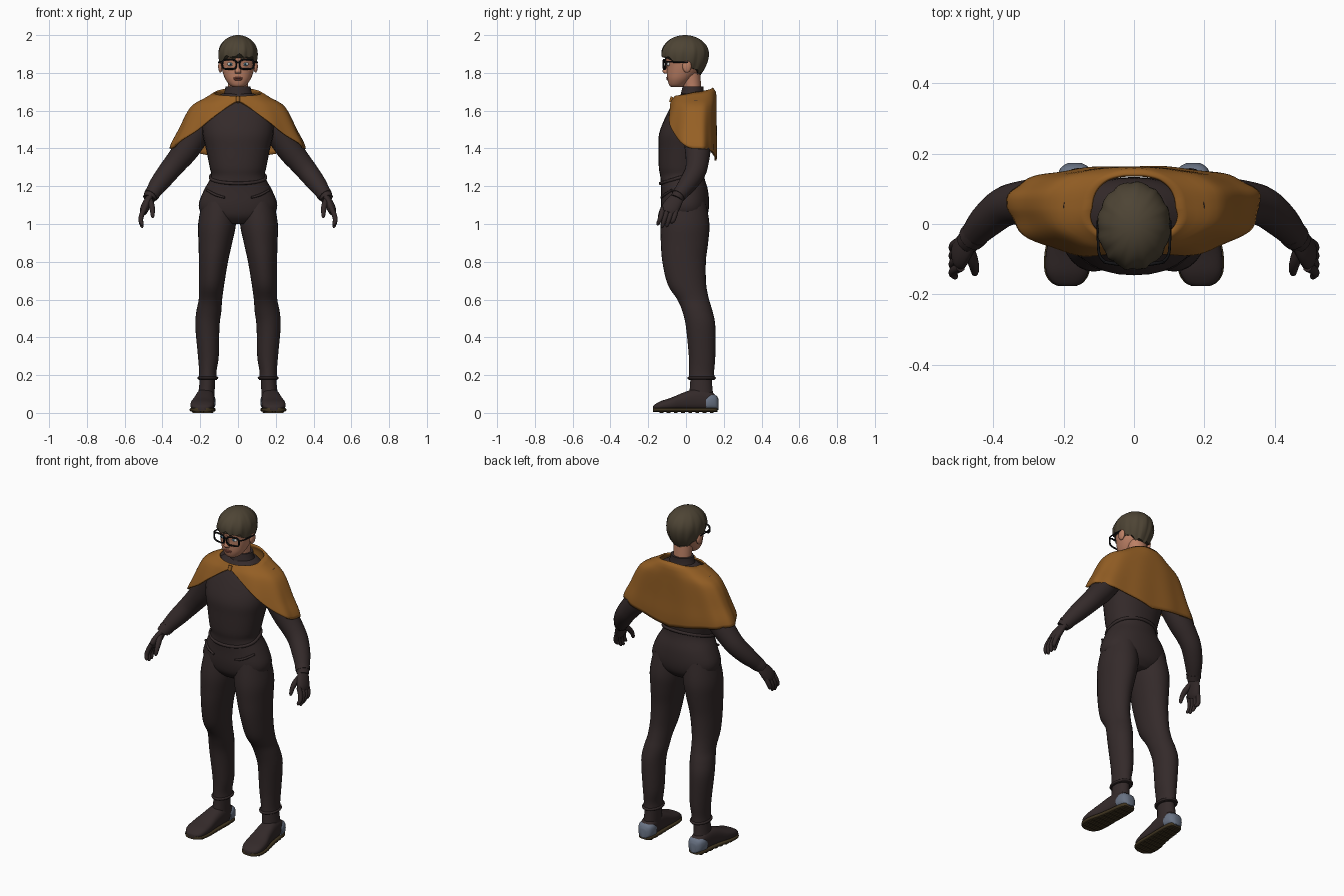
import bpy, bmesh
from math import sin, cos, pi, sqrt
from mathutils import Vector

if "Cube" in bpy.data.objects:
    bpy.data.objects.remove(bpy.data.objects["Cube"], do_unlink=True)


def material(name, *rgb):
    m = bpy.data.materials.new(name)
    m.use_nodes = True
    m.diffuse_color = (*rgb, 1)
    m.node_tree.nodes["Principled BSDF"].inputs["Base Color"].default_value = (*rgb, 1)
    return m


suit = material("dark brown cloth", .034, .023, .023)
cape_mat = material("ochre cloth", .3, .115, .018)
hair_mat = material("olive brown hair", .075, .058, .035)
skin = material("skin", .5, .215, .13)
grey = material("blue grey heel", .14, .17, .23)
sole_mat = material("olive rubber", .05, .034, .014)
black = material("black frame", .006, .006, .007)
white = material("eye white", .6, .6, .6)
blue = material("iris blue", .06, .2, .3)
lip = material("lip", .33, .1, .07)
made = []


def build(name, rings, mat, caps=True, closed=False):
    """Skin a list of point rings into one mesh."""
    bm = bmesh.new()
    vs = [[bm.verts.new(p) for p in r] for r in rings]
    n = len(vs[0])
    pairs = list(zip(vs, vs[1:])) + ([(vs[-1], vs[0])] if closed else [])
    for a, b in pairs:
        for i in range(n):
            j = (i + 1) % n
            bm.faces.new((a[i], a[j], b[j], b[i]))
    if caps and not closed:
        bm.faces.new(vs[0])
        bm.faces.new(vs[-1])
    bmesh.ops.recalc_face_normals(bm, faces=bm.faces)
    me = bpy.data.meshes.new(name)
    bm.to_mesh(me)
    bm.free()
    me.materials.append(mat)
    ob = bpy.data.objects.new(name, me)
    bpy.context.collection.objects.link(ob)
    made.append(ob)
    return ob


def smooth(rows, k=4):
    """Catmull-Rom interpolation between table rows."""
    out = []
    for i in range(len(rows) - 1):
        a, b, c, d = (rows[max(0, min(len(rows) - 1, i + o))] for o in (-1, 0, 1, 2))
        for s in range(k):
            t = s / k
            out.append([q + .5 * t * (r - p + t * (2*p - 5*q + 4*r - w + t * (3*(q - r) + w - p)))
                        for p, q, r, w in zip(a, b, c, d)])
    return out + [list(rows[-1])]


def oval(c, u, v, e=2.0, n=28):
    """Superellipse ring around c with half axes u and v."""
    def f(x):
        return (1 if x > 0 else -1) * abs(x) ** (2 / e)
    return [Vector(c) + u * f(cos(2*pi*i/n)) + v * f(sin(2*pi*i/n)) for i in range(n)]


def stack(name, rows, mat, s=1, e=2.0):
    """Horizontal sections: z, cx, cy, rx, ry."""
    return build(name, [oval((s*x, y, z), Vector((rx, 0, 0)), Vector((0, ry, 0)), e)
                        for z, x, y, rx, ry in smooth(rows)], mat)


def tube(name, pts, mat, s=1, closed=False, n=14, ref=(0, 1, 0), flat=1.0, k=4):
    """Round sections along a path: x, y, z, radius."""
    pts = pts if closed else smooth(pts, k)
    P = [Vector((s*p[0], p[1], p[2])) for p in pts]
    rings = []
    for i, p in enumerate(P):
        a, b = (P[i-1], P[(i+1) % len(P)]) if closed else (P[max(i-1, 0)], P[min(i+1, len(P)-1)])
        t = (b - a).normalized()
        u = t.cross(Vector(ref)).normalized()
        rings.append(oval(p, u * pts[i][3] * flat, t.cross(u) * pts[i][3], n=n))
    return build(name, rings, mat, closed=closed)


def ball(name, c, r, mat):
    rings = [oval((c[0], c[1], c[2] + r[2]*cos(a)), Vector((r[0]*sin(a), 0, 0)),
                  Vector((0, r[1]*sin(a), 0)), n=16) for a in [pi*(i + .1)/10.2 for i in range(11)]]
    return build(name, rings, mat)


def sample(rows, z):
    """Interpolate a descending z table."""
    for a, b in zip(rows, rows[1:]):
        if z >= b[0]:
            t = min(1, max(0, (a[0] - z) / (a[0] - b[0])))
            return [p + (q - p) * t for p, q in zip(a, b)]
    return rows[-1]


# Torso and pelvis
torso = [(1.69, 0, .04, .085, .065), (1.64, 0, .03, .155, .098), (1.57, 0, .013, .188, .12),
         (1.48, 0, -.005, .188, .137), (1.4, 0, -.015, .17, .13), (1.3, 0, -.025, .15, .119),
         (1.25, 0, -.02, .143, .116), (1.18, 0, -.008, .18, .124), (1.1, 0, -.005, .208, .127),
         (1.04, 0, -.005, .18, .115), (1.0, 0, -.005, .09, .08)]
stack("torso", torso, suit, e=2.2)
hem = []
for i in range(40):
    a = 2*pi*i/40
    z = 1.25 - .035 * cos(a)
    _, _, cy, rx, ry = sample(torso, z)
    hem.append((rx * sin(a) * 1.01, cy - ry * cos(a) * 1.01, z, .009))
tube("jacket_hem", hem, suit, closed=True, n=8, ref=(0, 0, 1))
stack("collar", [(1.66, 0, .035, .085, .07), (1.7, 0, .035, .072, .06), (1.728, 0, .037, .066, .055)], suit)
stack("neck", [(1.67, 0, .035, .056, .048), (1.73, 0, .033, .053, .047), (1.8, 0, .02, .056, .055)], skin)

# Arms, legs and boots, one pass per side
leg = [(1.12, .1, -.005, .09, .11), (1.0, .111, -.005, .1, .129), (.9, .12, -.008, .089, .125),
       (.8, .13, -.01, .077, .115), (.68, .14, .005, .067, .102), (.6, .146, .038, .062, .084),
       (.54, .154, .06, .066, .08), (.46, .162, .077, .064, .078), (.3, .157, .085, .055, .07),
       (.22, .16, .083, .046, .066), (.175, .16, .083, .049, .069)]
arm = [(.14, .05, 1.62, .07), (.2, .06, 1.52, .077), (.27, .062, 1.4, .069), (.325, .06, 1.33, .061),
       (.37, .048, 1.275, .056), (.42, .008, 1.21, .049), (.462, -.04, 1.15, .036), (.47, -.05, 1.135, .034)]
foot = [(.166, .168, .022, .06), (.15, .168, .038, .1), (.1, .17, .046, .125), (.04, .174, .05, .125),
        (-.02, .18, .055, .105), (-.08, .187, .063, .08), (-.135, .19, .06, .062),
        (-.165, .19, .043, .045), (-.176, .19, .022, .034)]


def shoe(name, rows, mat, s, z0, e, grow=0.0, top=None):
    rings = []
    for y, x, w, h in smooth(rows):
        h = top or h
        rings.append(oval((s*x, y, (z0 + h)/2), Vector((w + grow, 0, 0)), Vector((0, 0, (h - z0)/2)), e))
    return build(name, rings, mat)


for s, side in ((1, "left"), (-1, "right")):
    stack(side + "_leg", leg, suit, s)
    tube(side + "_trouser_cuff", [(s*.16 + .049*cos(a), .083 + .069*sin(a), .185, .007)
         for a in [2*pi*i/24 for i in range(24)]], suit, closed=True, n=8, ref=(0, 0, 1))
    tube(side + "_pocket_seam", [(.07, -.131, 1.14, .006), (.12, -.113, 1.155, .007), (.165, -.075, 1.18, .006)], suit, s, n=8)
    stack(side + "_boot_shaft", [(.2, .16, .08, .04, .056), (.13, .165, .08, .042, .06),
                                 (.06, .17, .08, .045, .07)], suit, s)
    shoe(side + "_boot", foot, suit, s, .012, 2.6)
    shoe(side + "_sole", foot, sole_mat, s, .006, 5, .004, .027)
    shoe(side + "_heel_guard", [(.173, .168, .02, .07), (.16, .168, .04, .092), (.13, .169, .05, .1),
                                (.105, .17, .05, .085)], grey, s, .016, 3)
    for i in range(8):
        y = -.14 + i * .038
        _, x, w, _ = sample(foot, y)
        shoe(side + "_tread", [(y, x, w*.9, .01), (y + .02, x, w*.9, .01)], sole_mat, s, 0, 6)

    # Arm, gloved hand and fingers
    tube(side + "_arm", arm, suit, s, n=24)
    tube(side + "_glove_cuff", [(.45, -.027, 1.166, .041), (.463, -.041, 1.149, .039)], suit, s)
    tube(side + "_palm", [(.463, -.04, 1.15, .033), (.481, -.063, 1.115, .043), (.495, -.085, 1.08, .046),
                          (.502, -.094, 1.06, .036)], suit, s, n=20, flat=.5)
    for i, drop in enumerate((.012, 0, .004, .022)):
        y = -.126 + i * .024
        tube(side + "_finger", [(.493, y + .004, 1.085, .014), (.509, y - .004, 1.05, .0135),
                                (.515, y - .014, 1.02, .012), (.508, y - .023, .988 + drop, .009),
                                (.505, y - .025, .98 + drop, .003)], suit, s, n=10)
    tube(side + "_thumb", [(.47, -.07, 1.13, .017), (.458, -.105, 1.1, .016), (.453, -.128, 1.07, .013),
                           (.452, -.14, 1.04, .009), (.452, -.142, 1.032, .003)], suit, s, n=10)

# Shoulder cape: z, half width, front depth, back depth
cape = smooth([(1.73, .08, .06, .07), (1.715, .1, .078, .108), (1.67, .17, .11, .117), (1.62, .25, .135, .118),
               (1.5, .312, .168, .118), (1.4, .358, .165, .12), (1.31, .34, .12, .115)])
rings = []
for r in range(19):
    v, ring = r / 18, []
    for i in range(96):
        a = 2*pi*i/96
        side, front = abs(sin(a)), cos(a) > 0
        low = 1.652 - .252 * side**1.4 if front else 1.335 + .065 * side
        z = 1.7 - .022 * cos(a)
        z += (low - z) * v
        _, w, yf, yb = sample(cape, z)
        fold = 1 + .018 * v * sin(11*a + 1)
        y = -yf * cos(a) if front else yb * abs(cos(a))**.6
        ring.append((w * sin(a) * fold, .045 + y * fold, z))
    rings.append(ring)
ob = build("shoulder_cape", rings, cape_mat, caps=False)
mod = ob.modifiers.new("thickness", 'SOLIDIFY')
mod.thickness = .01
tube("cape_clasp", [(0, -.07, 1.672, .012), (0, -.082, 1.645, .009)], cape_mat, n=10)

# Head and face
stack("head", [(1.724, 0, -.05, .022, .026), (1.735, 0, -.047, .043, .042), (1.765, 0, -.034, .066, .064),
               (1.8, 0, -.02, .08, .081), (1.84, 0, -.012, .09, .09), (1.88, 0, -.008, .095, .1),
               (1.93, 0, -.005, .088, .1), (1.97, 0, -.005, .055, .065)], skin, e=2.15)
stack("nose", [(1.865, 0, -.1, .007, .008), (1.83, 0, -.105, .01, .012), (1.808, 0, -.108, .017, .017),
               (1.796, 0, -.102, .014, .012)], skin)
ball("upper_lip", (0, -.097, 1.773), (.025, .008, .005), lip)
ball("lower_lip", (0, -.095, 1.765), (.021, .009, .006), lip)
for s, side in ((1, "left"), (-1, "right")):
    ball(side + "_ear", (s*.093, .005, 1.835), (.012, .024, .034), skin)
    ball(side + "_eye", (s*.039, -.091, 1.846), (.018, .01, .01), white)
    ball(side + "_iris", (s*.039, -.0985, 1.846), (.0075, .004, .0075), blue)
    ball(side + "_pupil", (s*.039, -.1015, 1.846), (.0035, .002, .0035), black)
    tube(side + "_eyebrow", [(.016, -.107, 1.874, .005), (.04, -.101, 1.882, .006), (.066, -.08, 1.876, .003)],
         hair_mat, s, n=8)
    # Glasses
    rim = oval((.046, -.114, 1.845), Vector((.037, .006, 0)), Vector((0, 0, .025)), 3.5)
    tube(side + "_lens_rim", [(*p, .0048) for p in rim], black, s, True, 8)
    tube(side + "_temple", [(.082, -.108, 1.858, .0045), (.1, -.08, 1.858, .004), (.102, .01, 1.855, .004)],
         black, s, n=8, ref=(0, 0, 1))
tube("glasses_bridge", [(-.012, -.119, 1.853, .0045), (0, -.121, 1.856, .0045), (.012, -.119, 1.853, .0045)],
     black, n=8)

# Hair: domed cap with a jagged fringe and combed ridges
rings = []
for r in range(17):
    v, ring = (r + .15) / 16.15, []
    for i in range(72):
        a = 2*pi*i/72
        low = 1.842 + .05 * cos(a) + .007 * sin(9*a + 1) + .004 * sin(17*a)
        z = 2 - (2 - low) * v * v
        f = sqrt(max(0, 1 - ((z - 1.9)/.1)**2)) if z > 1.9 else 1 - .28 * ((1.9 - z)/.1)**2
        f *= 1 + .025 * v * sin(12*a + 5*v) + .012 * v * sin(23*a)
        ring.append((.104 * f * sin(a), -.005 - .125 * f * cos(a), z))
    rings.append(ring)
build("hair", rings, hair_mat)

bpy.ops.object.select_all(action='DESELECT')
for ob in made:
    ob.select_set(True)
bpy.context.view_layer.objects.active = made[0]
bpy.ops.object.shade_smooth_by_angle(angle=.8)
